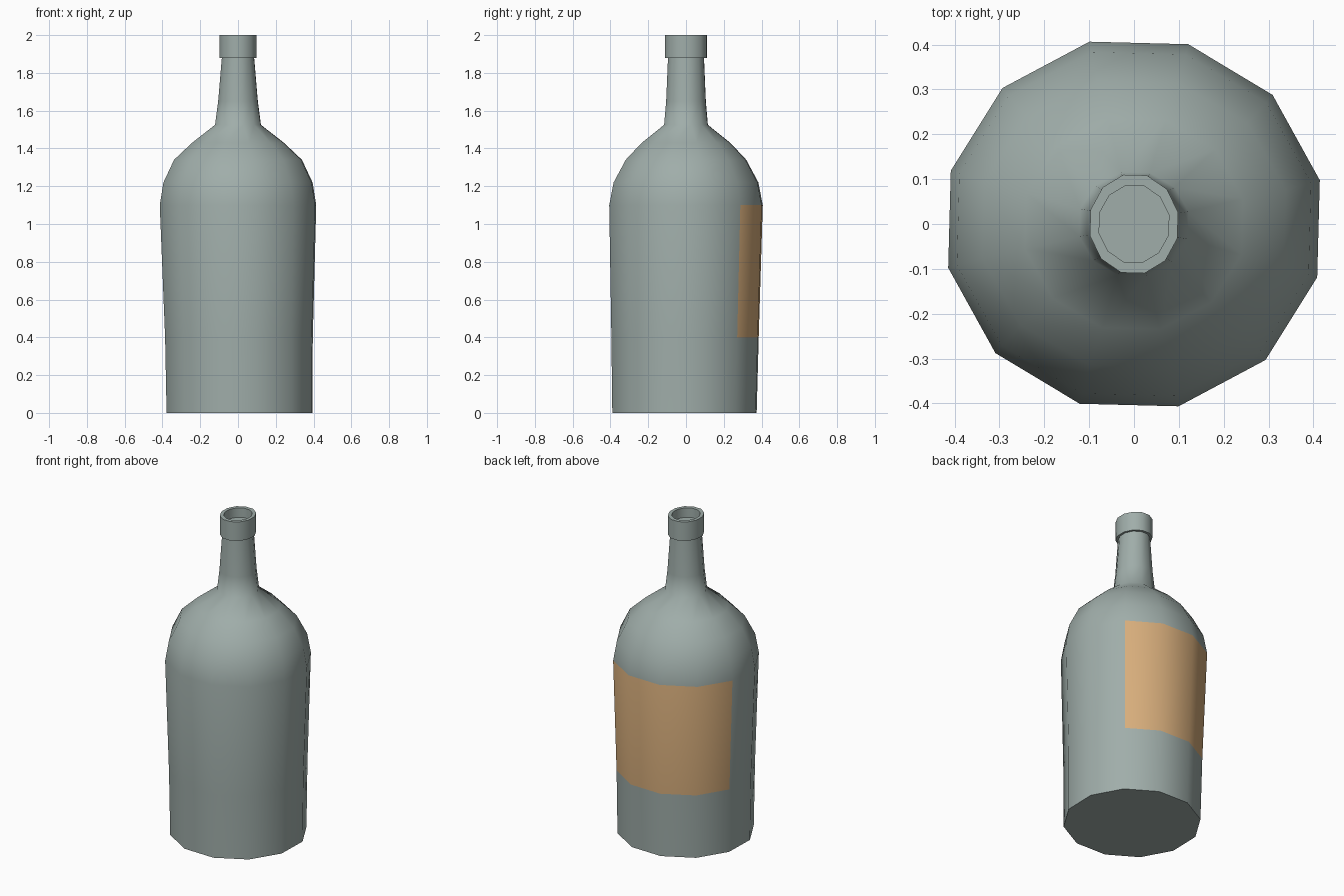
import bpy, bmesh, math

cube = bpy.data.objects.get("Cube")
if cube:
    bpy.data.objects.remove(cube, do_unlink=True)

SIDES = 12
TURN = math.radians(13.5)


def make_material(name, color):
    mat = bpy.data.materials.new(name)
    mat.use_nodes = True
    mat.diffuse_color = (*color, 1)
    mat.node_tree.nodes["Principled BSDF"].inputs["Base Color"].default_value = (*color, 1)
    return mat


glass = make_material("grey green glass", (0.35, 0.42, 0.40))
paper = make_material("tan label", (0.68, 0.42, 0.20))

# Outline from base to lip and into the mouth: height, x radius, y radius, lean
outline = [
    (0.00, 0.397, 0.393, 0.008),
    (0.40, 0.402, 0.401, 0.005),
    (1.10, 0.426, 0.418, 0.0),
    (1.22, 0.406, 0.394, 0.0),
    (1.34, 0.348, 0.328, 0.0),
    (1.43, 0.250, 0.241, 0.0),
    (1.525, 0.125, 0.119, 0.0),
    (1.65, 0.108, 0.108, 0.0),
    (1.88, 0.088, 0.098, 0.0),
    (1.88, 0.101, 0.113, 0.0),
    (2.00, 0.101, 0.113, 0.0),
    (2.00, 0.080, 0.088, 0.0),
    (1.94, 0.080, 0.088, 0.0),
]

# Loft the bottle through its rings
bm = bmesh.new()
rings = []
for z, rx, ry, lean in outline:
    ring = []
    for k in range(SIDES):
        a = TURN + math.tau * k / SIDES
        ring.append(bm.verts.new((rx * math.cos(a) + lean, ry * math.sin(a) - lean, z)))
    rings.append(ring)

for level, (low, high) in enumerate(zip(rings, rings[1:])):
    for k in range(SIDES):
        n = (k + 1) % SIDES
        face = bm.faces.new((low[k], low[n], high[n], high[k]))
        # Label wraps four panels of the body at the back
        if level == 1 and 1 <= k <= 4:
            face.material_index = 1

# Base and floor of the mouth
bm.faces.new(rings[0][::-1])
bm.faces.new(rings[-1])

mesh = bpy.data.meshes.new("bottle")
bm.to_mesh(mesh)
bm.free()
mesh.materials.append(glass)
mesh.materials.append(paper)
bottle = bpy.data.objects.new("bottle", mesh)
bpy.context.collection.objects.link(bottle)

# Smooth sides with sharp base and lip
bpy.ops.object.select_all(action="DESELECT")
bottle.select_set(True)
bpy.context.view_layer.objects.active = bottle
bpy.ops.object.shade_smooth_by_angle(angle=math.radians(55))
